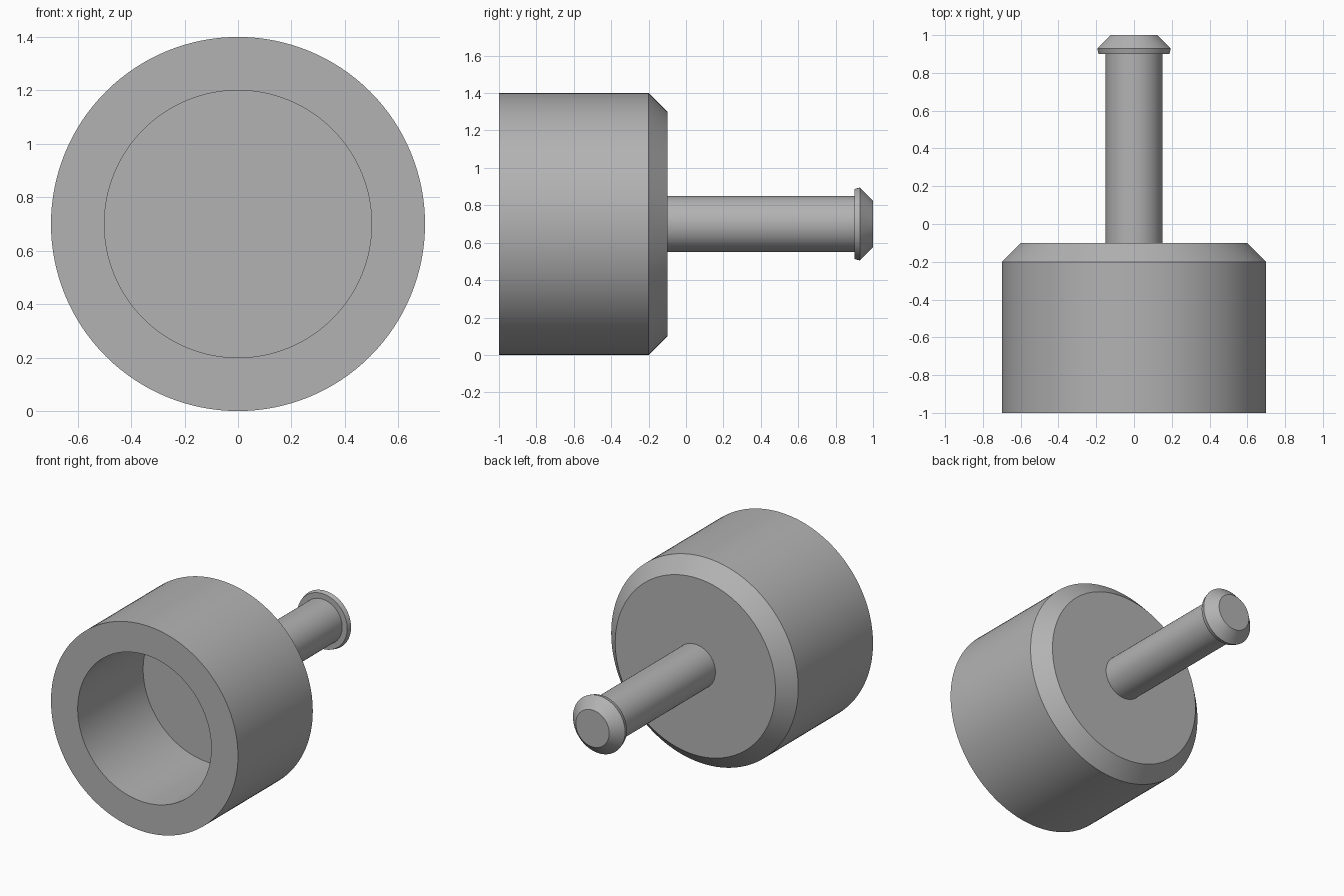
import bpy, bmesh, math
from mathutils import Matrix, Vector

default = bpy.data.objects.get("Cube")
if default:
    bpy.data.objects.remove(default, do_unlink=True)

AXIS_Z = 0.7
SEGMENTS = 128

# Single grey material
grey = bpy.data.materials.new("plain grey")
grey.use_nodes = True
colour = (0.45, 0.45, 0.45, 1)
grey.diffuse_color = colour
grey.node_tree.nodes["Principled BSDF"].inputs["Base Color"].default_value = colour


def lathe(name, profile):
    """Turn a closed (radius, y) profile around the horizontal y axis."""
    bm = bmesh.new()
    verts = [bm.verts.new((r, y, 0)) for r, y in profile]
    edges = [bm.edges.new(pair) for pair in zip(verts, verts[1:])]
    bmesh.ops.spin(bm, geom=verts + edges, cent=(0, 0, 0), axis=(0, 1, 0),
                   angle=math.tau, steps=SEGMENTS, use_duplicate=False)
    bmesh.ops.remove_doubles(bm, verts=bm.verts, dist=0.0001)
    bmesh.ops.recalc_face_normals(bm, faces=bm.faces)
    mesh = bpy.data.meshes.new(name)
    bm.to_mesh(mesh)
    bm.free()
    mesh.materials.append(grey)
    obj = bpy.data.objects.new(name, mesh)
    obj.location.z = AXIS_Z
    bpy.context.collection.objects.link(obj)
    bpy.ops.object.select_all(action="DESELECT")
    obj.select_set(True)
    bpy.context.view_layer.objects.active = obj
    bpy.ops.object.shade_smooth_by_angle(angle=math.radians(25))
    return obj


# Hollow cup with a chamfered back
lathe("cup", [(0, -0.3), (0.5, -0.3), (0.5, -1), (0.7, -1),
              (0.7, -0.2), (0.6, -0.1), (0, -0.1)])

# Straight stem, sunk slightly into its neighbours
lathe("stem", [(0, -0.15), (0.15, -0.15), (0.15, 0.95), (0, 0.95)])

# Flanged tip with a tapered end
lathe("stem_tip", [(0, 0.9), (0.187, 0.9), (0.195, 0.93), (0.125, 1), (0, 1)])
